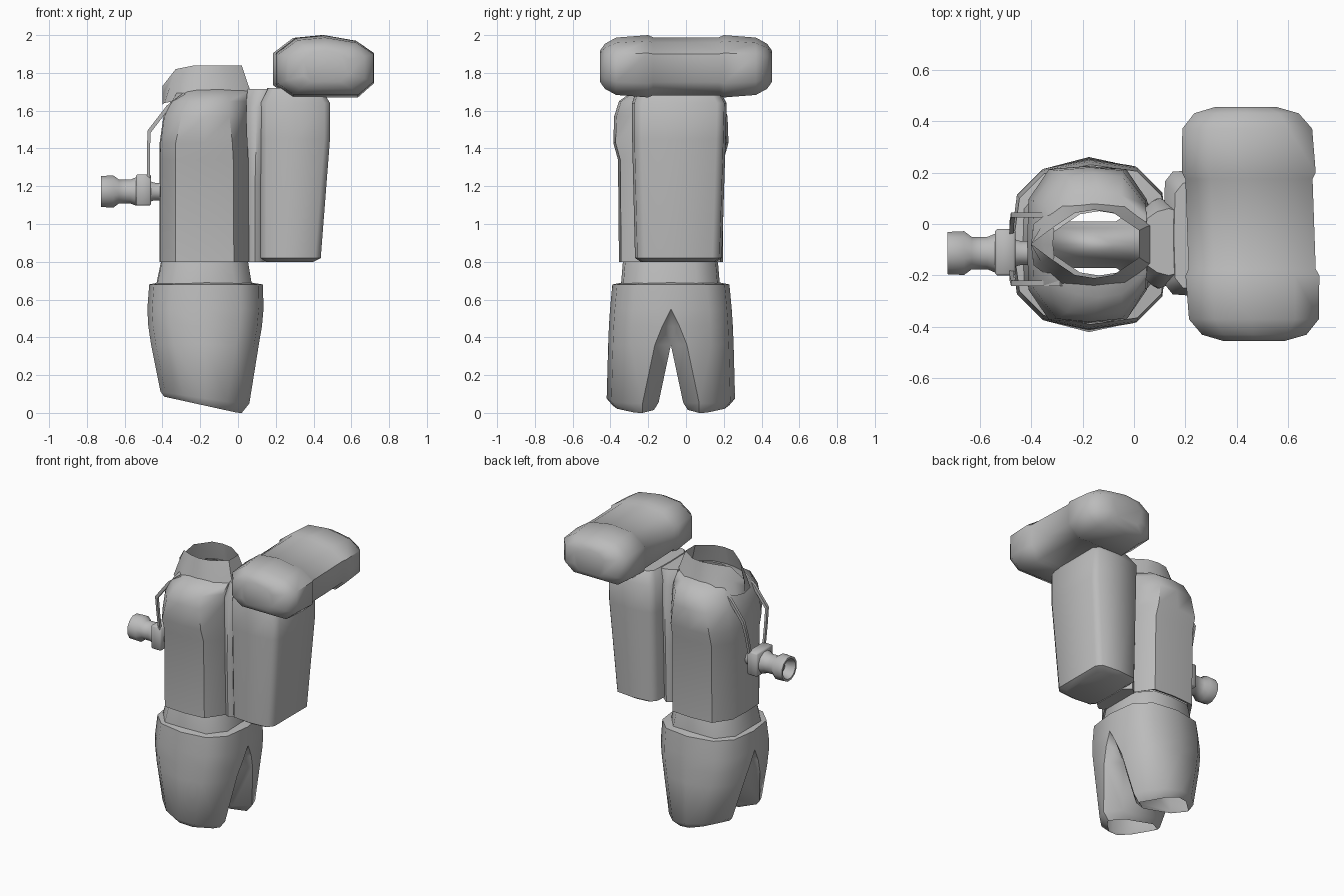
import bpy, bmesh, math
from mathutils import Vector

if "Cube" in bpy.data.objects:
    bpy.data.objects.remove(bpy.data.objects["Cube"], do_unlink=True)

grey = bpy.data.materials.new("plain grey")
grey.use_nodes = True
COLOUR = (0.5, 0.5, 0.5, 1)
grey.diffuse_color = COLOUR
grey.node_tree.nodes["Principled BSDF"].inputs["Base Color"].default_value = COLOUR


def finish(name, bm, angle=48):
    bmesh.ops.recalc_face_normals(bm, faces=bm.faces)
    mesh = bpy.data.meshes.new(name)
    bm.to_mesh(mesh)
    bm.free()
    obj = bpy.data.objects.new(name, mesh)
    bpy.context.collection.objects.link(obj)
    mesh.materials.append(grey)
    bpy.ops.object.select_all(action='DESELECT')
    obj.select_set(True)
    bpy.context.view_layer.objects.active = obj
    bpy.ops.object.shade_smooth_by_angle(angle=math.radians(angle))
    return obj


def skin(rings, start=False, end=False):
    """Bridge matching rings of points into a tube, with optional end caps."""
    bm = bmesh.new()
    loops = [[bm.verts.new(p) for p in ring] for ring in rings]
    for a, b in zip(loops, loops[1:]):
        for i in range(len(a)):
            j = (i + 1) % len(a)
            bm.faces.new((a[i], a[j], b[j], b[i]))
    if start:
        bm.faces.new(loops[0])
    if end:
        bm.faces.new(loops[-1])
    return bm


def octagon(z, x0, x1, y0, y1, cx, cy):
    """Chamfered rectangle with a slight bulge in the middle of each long side."""
    xm, ym = (x0 + x1) / 2, (y0 + y1) / 2
    return [(x0, y0 + cy, z), (x0 + cx, y0 + .012, z), (xm, y0, z), (x1 - cx, y0 + .012, z),
            (x1, y0 + cy, z), (x1, ym, z), (x1, y1 - cy, z), (x1 - cx, y1 - .012, z),
            (xm, y1, z), (x0 + cx, y1 - .012, z), (x0, y1 - cy, z), (x0 - .005, ym, z)]


# Torso: open shell, with full shoulders narrowing to the neck
finish("torso", skin([octagon(*r) for r in (
    (.81, -.39, .05, -.33, .17, .08, .12),
    (.80, -.41, .058, -.355, .195, .08, .13),
    (1.34, -.41, .055, -.36, .20, .08, .13),
    (1.43, -.41, .05, -.385, .225, .08, .13),
    (1.57, -.39, .045, -.38, .22, .09, .13),
    (1.65, -.35, .045, -.355, .195, .09, .12),
    (1.70, -.32, .05, -.285, .125, .10, .10),
    (1.72, -.31, .04, -.20, .05, .10, .08))]))

# Collar: open band that dips at the chest
collar = [octagon(*r) for r in (
    (1.66, -.39, .08, -.25, .09, .10, .09),
    (1.75, -.36, .05, -.23, .07, .10, .08),
    (1.84, -.33, .02, -.21, .055, .10, .08))]
for k, ring in enumerate(collar):
    x, y, z = ring[-1]
    ring[-1] = (-.40, y, 1.63 + k * .05)
    for i in (0, 10):
        x, y, z = ring[i]
        ring[i] = (x, y, z - .02)
finish("collar", skin(collar))

# Waistband
finish("waistband", skin([octagon(*r) for r in (
    (.67, -.43, .075, -.345, .18, .09, .12),
    (.79, -.405, .055, -.335, .17, .09, .12),
    (.81, -.40, .05, -.33, .165, .09, .12))]))


# Trousers: one half with its leg, mirrored across the crotch line
def leg_ring(z, x0, x1, yi, yo, ci, slope=0):
    pts = [(x0, yi + ci), (x0 + .025, yo - .13), (x0 + .12, yo - .035), ((x0 + x1) / 2, yo),
           (x1 - .12, yo - .025), (x1 - .025, yo - .12), (x1, yi + ci),
           (x1 - .09, yi), (x0 + .09, yi)]
    return [(x, y, max(0, z + slope * max(0, -x))) for x, y in pts]


bm = skin([leg_ring(*r) for r in (
    (.69, -.42, .07, 0, .26, 0),
    (.68, -.47, .132, 0, .31, 0),
    (.55, -.48, .135, 0, .322, 0),
    (.46, -.475, .127, 0, .328, .045),
    (.36, -.46, .11, 0, .332, .085),
    (.05, -.41, .06, .065, .34, .085, .15),
    (0, -.39, .02, .09, .31, .06, .22))])
middle = [f for f in bm.faces if all(abs(v.co.y) < 1e-5 for v in f.verts)]
bmesh.ops.delete(bm, geom=middle, context='FACES')
trousers = finish("trousers", bm)
trousers.location.y = -.08
mirror = trousers.modifiers.new("other leg", 'MIRROR')
mirror.use_axis = (False, True, False)
mirror.use_clip = True

# Backpack, with a narrow back panel bridging to the torso
finish("backpack", skin([octagon(*r) for r in (
    (.80, .15, .40, -.24, .16, .03, .05),
    (.82, .12, .438, -.27, .19, .03, .05),
    (1.45, .12, .487, -.285, .21, .03, .05),
    (1.64, .12, .487, -.285, .215, .03, .05),
    (1.72, .16, .44, -.26, .17, .03, .05))], True, True))
finish("back_panel", skin([octagon(*r) for r in (
    (.80, .04, .14, -.24, .09, .03, .04),
    (1.2, .04, .14, -.25, .10, .03, .04),
    (1.62, .04, .16, -.25, .10, .03, .04),
    (1.715, .05, .22, -.20, .06, .04, .04))], True, True))

# Bedroll: flattened octagonal roll with thicker end covers
section = [(-.255, -.10), (-.17, -.165), (.18, -.165), (.265, -.09), (.265, .07),
           (.17, .135), (0, .165), (-.15, .15), (-.255, .07)]


def roll_ring(y, sx, sz):
    return [(.448 - .035 * y + x * sx, y, 1.835 + z * sz) for x, z in section]


finish("bedroll", skin([roll_ring(*r) for r in (
    (-.455, .45, .5), (-.43, .78, .72), (-.37, .97, .92), (-.20, 1, 1),
    (-.175, .95, .93), (.175, .95, .93),
    (.20, 1, 1), (.37, .97, .92), (.43, .78, .72), (.455, .45, .5))], True, True))


# Torch: turned body with a hollow head, held by a clip block on the chest
def turned_ring(x, r, n=12):
    return [(x, -.113 + r * math.cos(math.tau * (i + .5) / n),
             1.172 + r * math.sin(math.tau * (i + .5) / n)) for i in range(n)]


finish("torch", skin([turned_ring(*r) for r in (
    (-.66, .05), (-.725, .07), (-.725, .085), (-.66, .088), (-.63, .065),
    (-.57, .065), (-.54, .078), (-.52, .078))], True, True))
finish("torch_stem", skin([turned_ring(*r) for r in (
    (-.48, .06), (-.44, .048), (-.38, .048))], True, True))
bm = bmesh.new()
bmesh.ops.create_cube(bm, size=1)
for v in bm.verts:
    v.co = Vector((-.50, -.11, 1.18)) + v.co * Vector((.08, .18, .165))
bmesh.ops.bevel(bm, geom=bm.edges[:], offset=.008, segments=1, affect='EDGES')
finish("torch_clip", bm)

# Thin straps from the shoulders down to the clip
for name, top, low in (("left_strap", .035, -.03), ("right_strap", -.23, -.19)):
    path = [(-.28, top, 1.69), (-.37, top, 1.62), (-.47, top, 1.49),
            (-.475, (top + low) / 2, 1.38), (-.475, low, 1.25)]
    rings = [[(x + dx * .008, y + dy * .01, z - dx * .006)
              for dx, dy in ((-1, -1), (1, -1), (1, 1), (-1, 1))] for x, y, z in path]
    finish(name, skin(rings, True, True))
